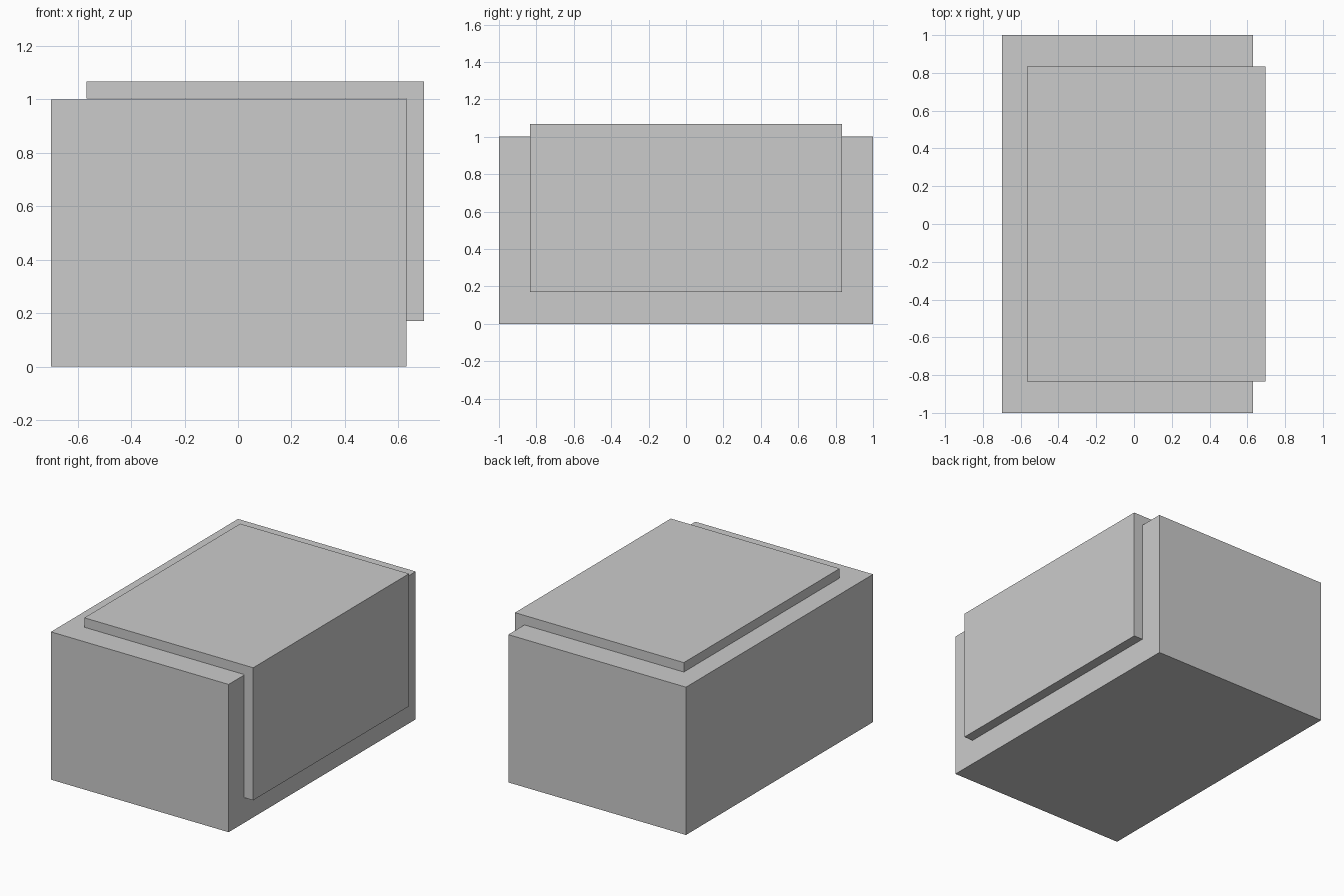
import bpy, bmesh

if "Cube" in bpy.data.objects:
    bpy.data.objects.remove(bpy.data.objects["Cube"])


def extrude_profile(name, profile, half_width):
    """Extrude an XZ outline along Y, centred on y = 0."""
    bm = bmesh.new()
    face = bm.faces.new([bm.verts.new((x, -half_width, z)) for x, z in profile])
    ext = bmesh.ops.extrude_face_region(bm, geom=[face])
    verts = [v for v in ext["geom"] if isinstance(v, bmesh.types.BMVert)]
    bmesh.ops.translate(bm, verts=verts, vec=(0, 2 * half_width, 0))
    bmesh.ops.recalc_face_normals(bm, faces=bm.faces)
    mesh = bpy.data.meshes.new(name)
    bm.to_mesh(mesh)
    bm.free()
    obj = bpy.data.objects.new(name, mesh)
    bpy.context.collection.objects.link(obj)
    return obj


LEFT, SIDE, TOP = -0.70, 0.63, 1.0
T = 0.067      # panel thickness
GAP = 0.003    # thin seam under the top panel

# Main block
extrude_profile("main_block", [(LEFT, 0), (SIDE, 0), (SIDE, TOP), (LEFT, TOP)], 1.0)

# L-shaped panel wrapping over the top and down the right side
extrude_profile("wrap_panel", [
    (SIDE, 0.17), (SIDE + T, 0.17), (SIDE + T, TOP + T),
    (-0.567, TOP + T), (-0.567, TOP + GAP), (SIDE, TOP + GAP)], 0.833)
